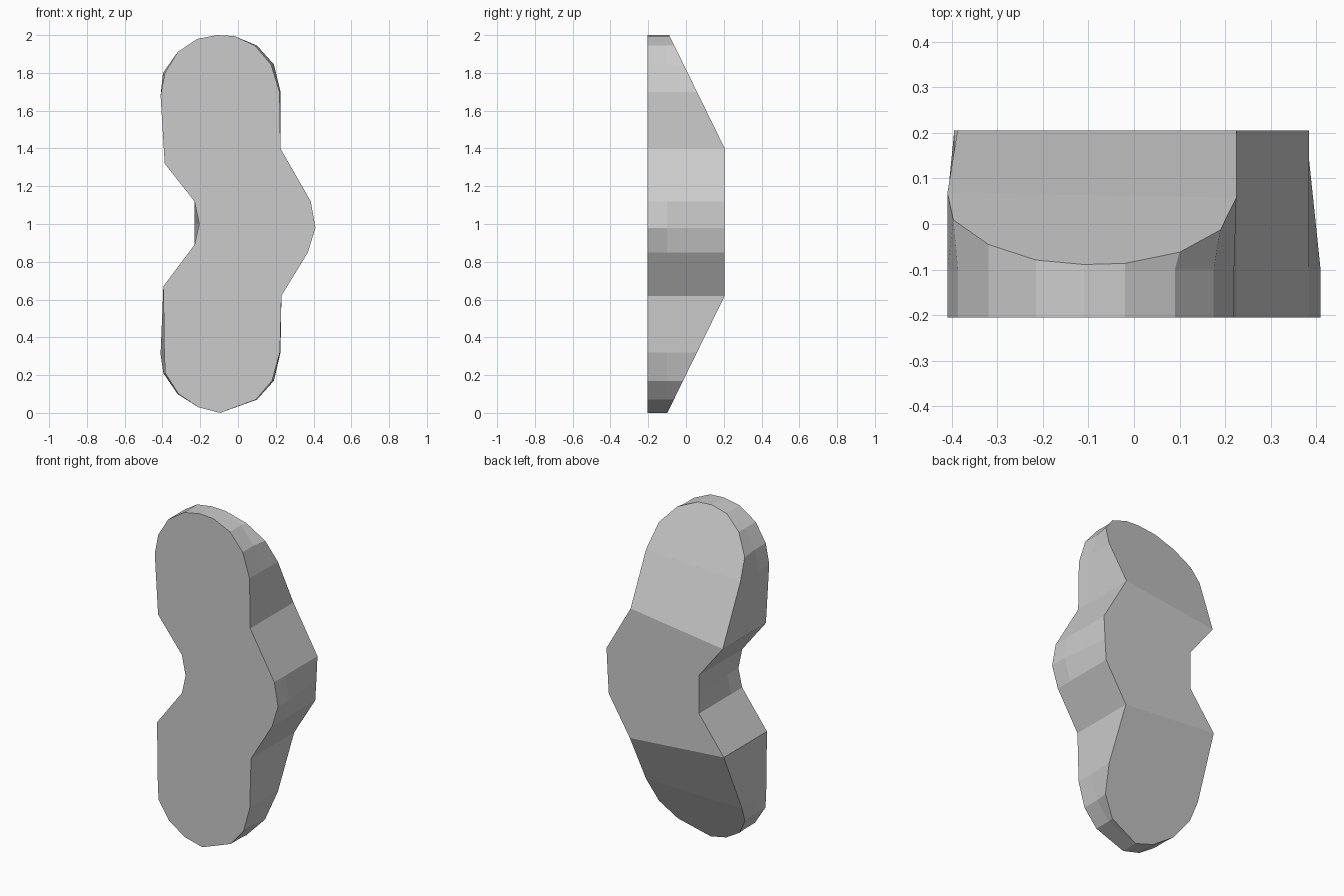
import bpy, bmesh

if "Cube" in bpy.data.objects:
    bpy.data.objects.remove(bpy.data.objects["Cube"])

# Outline, clockwise from the top: (front x, back x, z)
outline = [
    (-.02, -.02, 1.995), (.09, .10, 1.945), (.175, .19, 1.845), (.22, .225, 1.70),
    (.225, .225, 1.40), (.385, .385, 1.12), (.41, .378, .98), (.37, .37, .85),
    (.23, .23, .62), (.222, .225, .32), (.18, .19, .17), (.095, .10, .07),
    (-.095, -.095, 0), (-.21, -.21, .03), (-.315, -.32, .10), (-.385, -.395, .21),
    (-.39, -.41, .31), (-.395, -.395, .67), (-.23, -.23, .89), (-.205, -.23, 1.0),
    (-.23, -.23, 1.12), (-.388, -.388, 1.32), (-.41, -.41, 1.68), (-.387, -.397, 1.80),
    (-.32, -.32, 1.91), (-.215, -.215, 1.98), (-.11, -.11, 2.0)]
HALF = .205
n = len(outline)


def back_y(z):
    # The back slopes forward towards the top and bottom ends
    return min(HALF, HALF - .49 * (z - 1.40), HALF - .49 * (.62 - z))


bm = bmesh.new()
front = [bm.verts.new((f, -HALF, z)) for f, b, z in outline]
mid = [bm.verts.new((f, -.10, z)) for f, b, z in outline]
back = [bm.verts.new((b, back_y(z), z)) for f, b, z in outline]

# Flat front face and side walls
bm.faces.new(front)
for a, b in ((front, mid), (mid, back)):
    for i in range(n):
        j = (i + 1) % n
        bm.faces.new((a[i], a[j], b[j], b[i]))

# Back: flat middle, then sloped upper and lower lobes
for ids in ([*range(4, 9), *range(17, 22)], [4, 21, 22, 3], [*range(22, 27), 0, 1, 2, 3],
            [8, 9, 16, 17], [*range(9, 17)]):
    bm.faces.new([back[i] for i in ids])

bmesh.ops.recalc_face_normals(bm, faces=bm.faces)
mesh = bpy.data.meshes.new("curved_stone")
bm.to_mesh(mesh)
bm.free()
bpy.context.collection.objects.link(bpy.data.objects.new("curved_stone", mesh))
